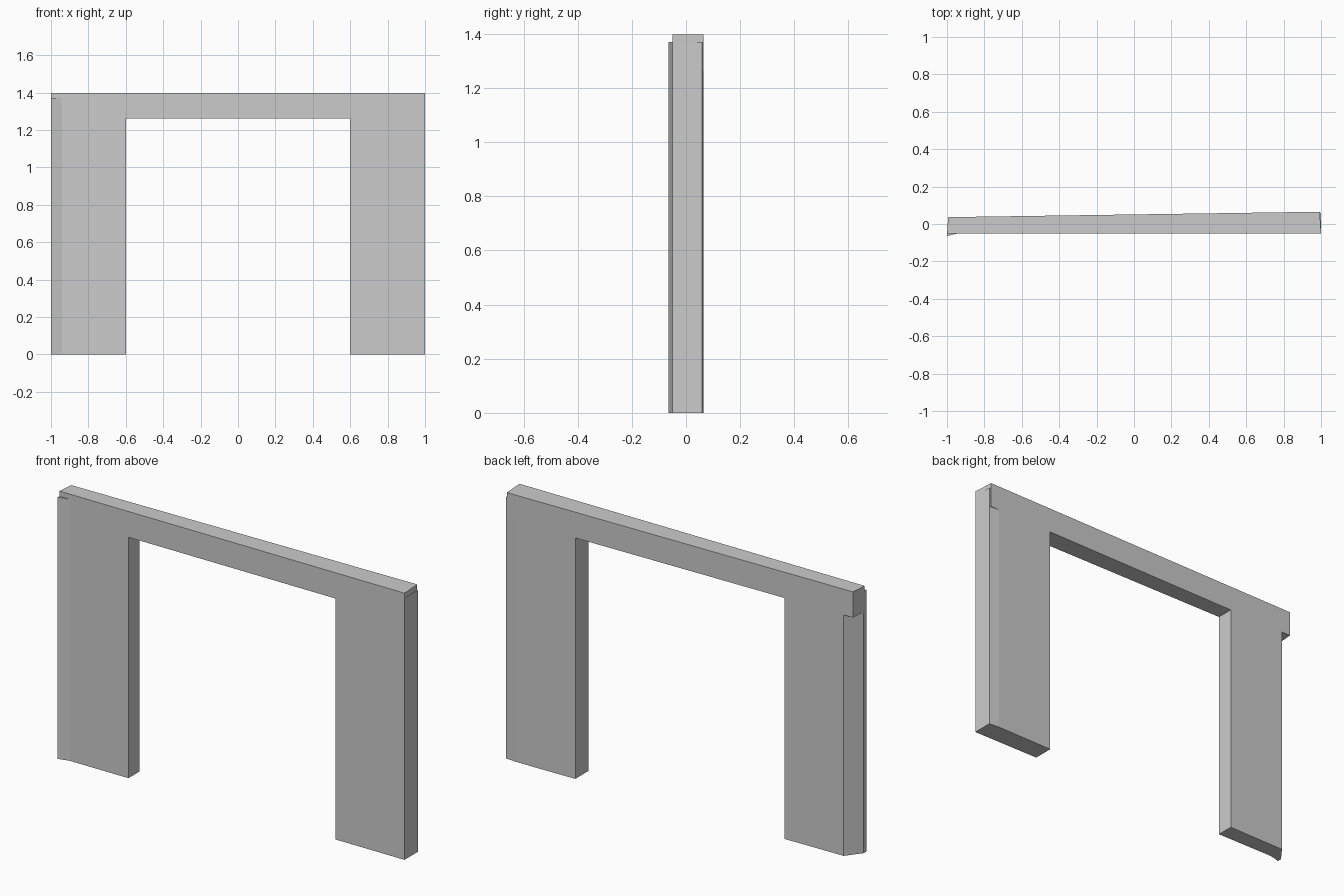
import bpy, bmesh

if "Cube" in bpy.data.objects:
    bpy.data.objects.remove(bpy.data.objects["Cube"])


def back(x):
    # rear face drifts backwards from left to right
    return 0.051 + 0.0145 * x


FRONT = -0.05


def prism(name, outline, z0, z1):
    # extrude a plan outline (counter-clockwise) upwards
    bm = bmesh.new()
    face = bm.faces.new([bm.verts.new((x, y, z0)) for x, y in outline])
    ext = bmesh.ops.extrude_face_region(bm, geom=[face])
    for v in ext["geom"]:
        if isinstance(v, bmesh.types.BMVert):
            v.co.z = z1
    bmesh.ops.recalc_face_normals(bm, faces=bm.faces)
    mesh = bpy.data.meshes.new(name)
    bm.to_mesh(mesh)
    bm.free()
    obj = bpy.data.objects.new(name, mesh)
    bpy.context.collection.objects.link(obj)
    return obj


# Lintel with slightly skewed ends
frame = prism("door_frame_wall", [
    (-1, FRONT), (1, FRONT), (0.993, back(0.993)), (-0.993, back(-0.993))], 1.262, 1.397)

# Left leg: flared at the front corner, chamfered at the back corner
left_leg = prism("left_leg", [
    (-1, -0.065), (-0.94, FRONT), (-0.6, FRONT), (-0.6, back(-0.6)),
    (-0.94, back(-0.94)), (-1, -0.042)], 0, 1.37)

# Right leg: plain, with the back corner slightly pulled in
right_leg = prism("right_leg", [
    (0.6, FRONT), (1, FRONT), (1, 0.06), (0.94, back(0.94)), (0.6, back(0.6))], 0, 1.37)

# Weld the legs and lintel into one clean shell
for leg in (left_leg, right_leg):
    mod = frame.modifiers.new("join_" + leg.name, 'BOOLEAN')
    mod.operation = 'UNION'
    mod.solver = 'EXACT'
    mod.object = leg
    bpy.context.view_layer.objects.active = frame
    bpy.ops.object.modifier_apply(modifier=mod.name)
    bpy.data.objects.remove(leg)
